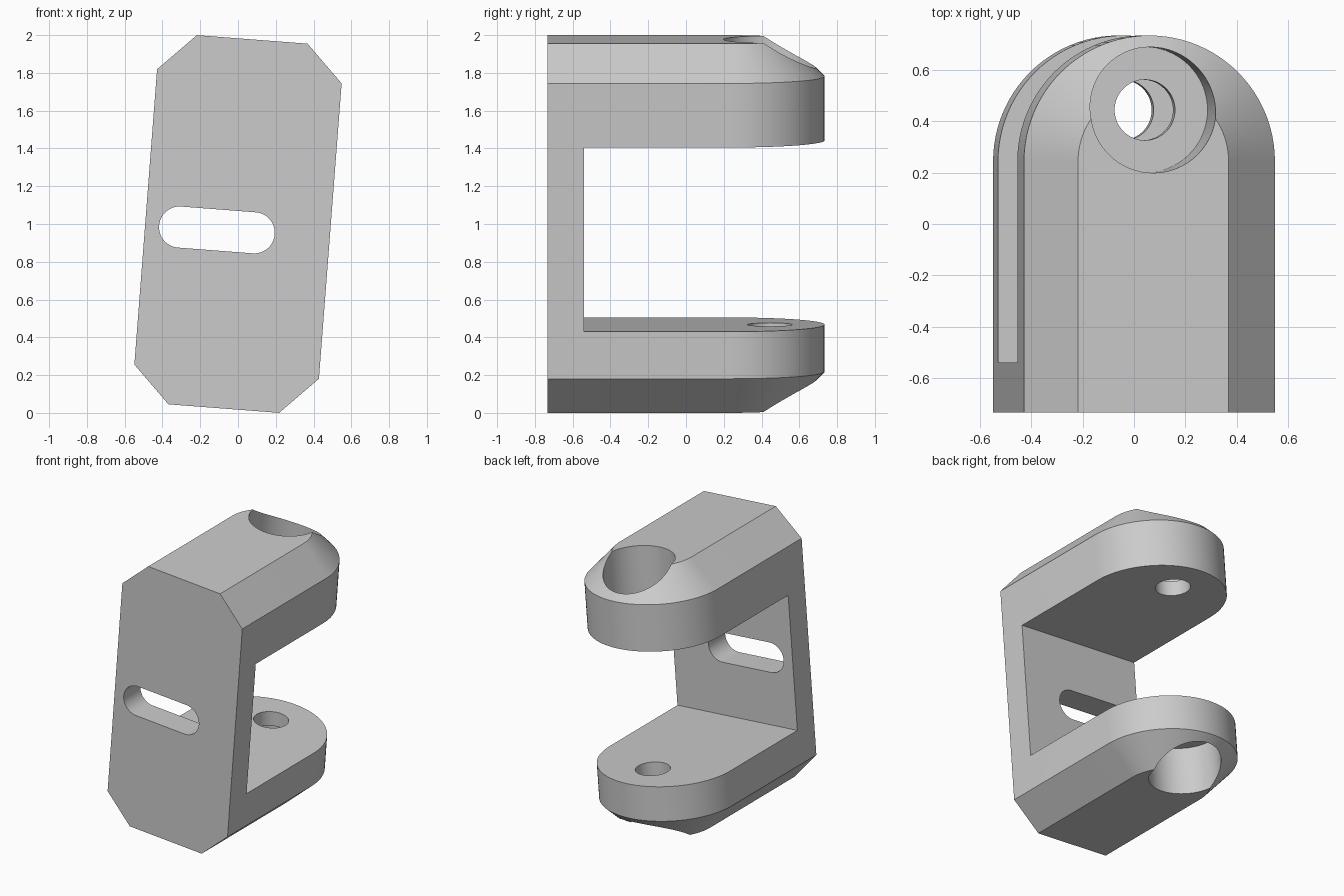
import bpy, bmesh, math
from mathutils import Matrix

TILT = math.radians(4.4)
HALF_W, CHAMFER, HALF_H = 0.49, 0.196, 0.98
FRONT, ARC_Y = -0.734, 0.244          # flat front, centre of the rounded arm ends
GAP_LOW, GAP_HIGH = -0.534, 0.444     # inner faces of the two arms
BORE_Y, BORE_R, HOLE_R, LIP = 0.444, 0.245, 0.118, 0.105

if "Cube" in bpy.data.objects:
    bpy.data.objects.remove(bpy.data.objects["Cube"])

grey = bpy.data.materials.new("plain grey")
grey.use_nodes = True
grey.diffuse_color = (0.6, 0.6, 0.6, 1)
grey.node_tree.nodes["Principled BSDF"].inputs["Base Color"].default_value = (0.6, 0.6, 0.6, 1)


def loft(name, rings):
    """Closed solid through rings of matching points."""
    bm = bmesh.new()
    loops = [[bm.verts.new(p) for p in ring] for ring in rings]
    n = len(loops[0])
    for a, b in zip(loops, loops[1:]):
        for i in range(n):
            j = (i + 1) % n
            bm.faces.new((a[i], a[j], b[j], b[i]))
    bm.faces.new(loops[0][::-1])
    bm.faces.new(loops[-1])
    bmesh.ops.recalc_face_normals(bm, faces=bm.faces)
    mesh = bpy.data.meshes.new(name)
    bm.to_mesh(mesh)
    bm.free()
    mesh.materials.append(grey)
    obj = bpy.data.objects.new(name, mesh)
    bpy.context.collection.objects.link(obj)
    return obj


def arc(cx, cy, r, start, end, steps):
    angles = [math.radians(start + (end - start) * i / steps) for i in range(steps + 1)]
    return [(cx + r * math.cos(a), cy + r * math.sin(a)) for a in angles]


def bracket_ring(z, r):
    outline = [(-r, FRONT), (r, FRONT)] + arc(0, ARC_Y, r, 0, 180, 48)
    return [(x, y, z) for x, y in outline]


def cylinder(name, r, low, high):
    circle = arc(0, BORE_Y, r, 0, 360, 64)[:-1]
    return loft(name, [[(x, y, z) for x, y in circle] for z in (low, high)])


# Bracket body: chamfered block with round back end
bracket = loft("bracket", [
    bracket_ring(-HALF_H, HALF_W - CHAMFER),
    bracket_ring(-HALF_H + CHAMFER, HALF_W),
    bracket_ring(HALF_H - CHAMFER, HALF_W),
    bracket_ring(HALF_H, HALF_W - CHAMFER)])

# Gap between the arms
square = [(-1, -0.54), (1, -0.54), (1, 1), (-1, 1)]
gap = loft("gap_cutter", [[(x, y, z) for x, y in square] for z in (GAP_LOW, GAP_HIGH)])

# Slot through the front plate
outline = arc(0.089, -0.04, 0.109, -90, 90, 24) + arc(-0.307, -0.04, 0.109, 90, 270, 24)
slot = loft("slot_cutter", [[(x, y, z) for x, z in outline] for y in (-0.9, -0.4)])

# Bolt hole and counterbores in both arms
hole = cylinder("hole_cutter", HOLE_R, -1.2, 1.2)
top_bore = cylinder("top_bore_cutter", BORE_R, GAP_HIGH + LIP, 1.2)
low_bore = cylinder("low_bore_cutter", BORE_R, -1.2, GAP_LOW - LIP)

cutters = [gap, slot, hole, top_bore, low_bore]
for cutter in cutters:
    cutter.hide_render = True
    mod = bracket.modifiers.new(cutter.name, 'BOOLEAN')
    mod.operation, mod.solver, mod.object = 'DIFFERENCE', 'EXACT', cutter

# Bake the cuts, then lean the part sideways and stand it on the floor
bpy.context.view_layer.update()
baked = bpy.data.meshes.new_from_object(bracket.evaluated_get(bpy.context.evaluated_depsgraph_get()))
bracket.modifiers.clear()
bracket.data = baked
for cutter in cutters:
    bpy.data.objects.remove(cutter)
baked.transform(Matrix.Translation((0, 0, 1)) @ Matrix.Rotation(TILT, 4, 'Y'))

bpy.ops.object.select_all(action='DESELECT')
bracket.select_set(True)
bpy.context.view_layer.objects.active = bracket
bpy.ops.object.shade_smooth_by_angle(angle=math.radians(30))
